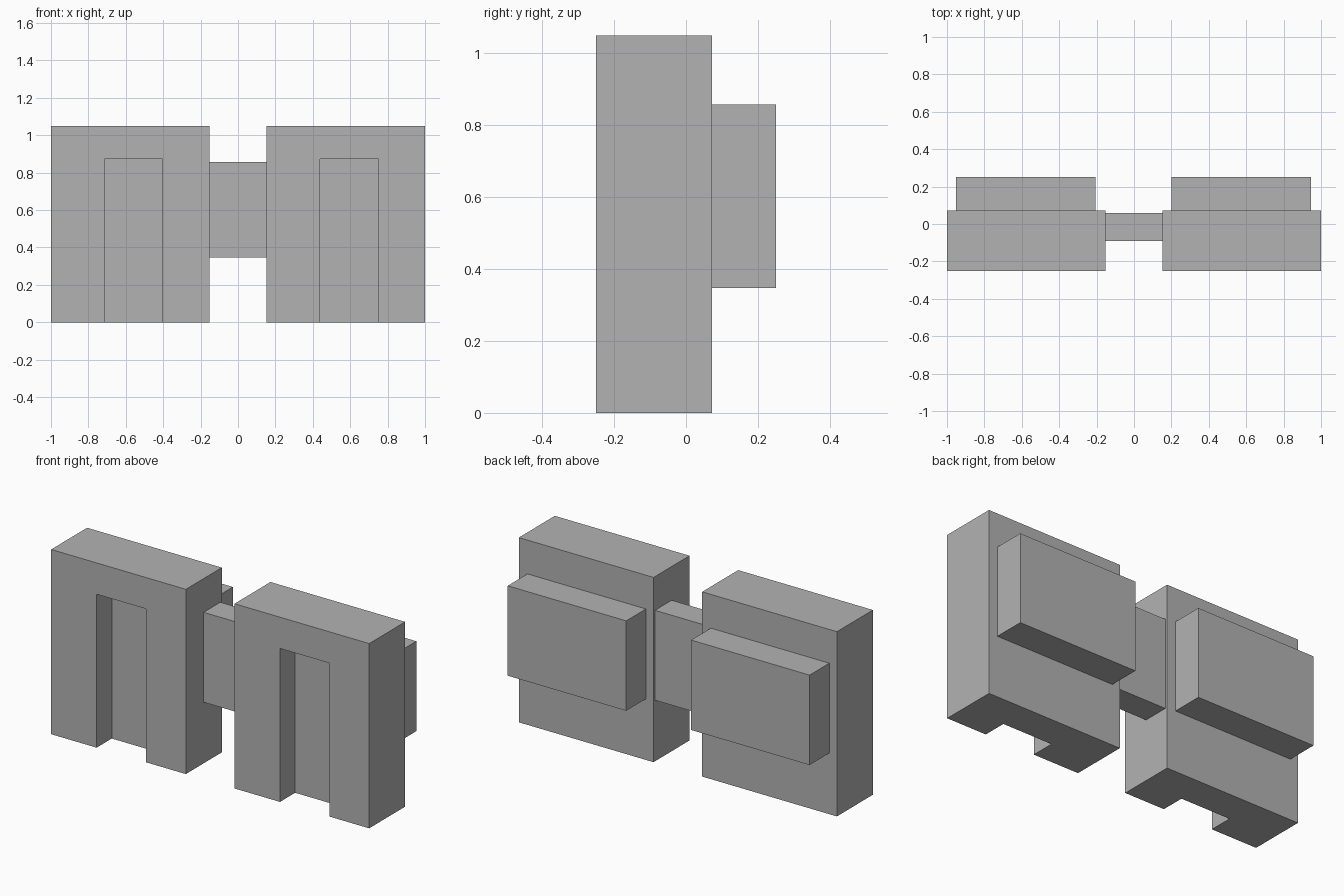
import bpy
import bmesh

if "Cube" in bpy.data.objects:
    bpy.data.objects.remove(bpy.data.objects["Cube"], do_unlink=True)

GREY = (0.45, 0.45, 0.45, 1)
grey = bpy.data.materials.new("plain_grey")
grey.use_nodes = True
grey.diffuse_color = GREY
grey.node_tree.nodes["Principled BSDF"].inputs["Base Color"].default_value = GREY


def prism(name, outline, low, high):
    """Extrude an outline drawn in plan from z = low to z = high."""
    bm = bmesh.new()
    base = bm.faces.new([bm.verts.new((x, y, low)) for x, y in outline])
    top = bmesh.ops.extrude_face_region(bm, geom=[base], use_keep_orig=True)
    for item in top["geom"]:
        if isinstance(item, bmesh.types.BMVert):
            item.co.z = high
    bmesh.ops.recalc_face_normals(bm, faces=bm.faces)
    mesh = bpy.data.meshes.new(name)
    bm.to_mesh(mesh)
    bm.free()
    mesh.materials.append(grey)
    obj = bpy.data.objects.new(name, mesh)
    bpy.context.collection.objects.link(obj)
    return obj


def box(name, x, y, z):
    return prism(name, [(x[0], y[0]), (x[1], y[0]), (x[1], y[1]), (x[0], y[1])], *z)


# Two identical slabs, each with a doorway niche in front and a panel behind
for side, start in (("right", -1.0), ("left", 0.153)):
    slab = box(side + "_slab", (start, start + 0.847), (-0.25, 0.073), (0, 1.05))
    niche = box(side + "_niche_cutter", (start + 0.286, start + 0.597),
                (-0.4, -0.114), (-0.2, 0.872))
    niche.hide_render = True
    niche.hide_set(True)
    niche.display_type = 'WIRE'
    cut = slab.modifiers.new("niche", 'BOOLEAN')
    cut.operation = 'DIFFERENCE'
    cut.solver = 'EXACT'
    cut.object = niche
    box(side + "_back_panel", (start + 0.048, start + 0.793), (0.073, 0.25), (0.347, 0.858))

# Bridge joining the slabs
box("bridge", (-0.153, 0.153), (-0.09, 0.06), (0.347, 0.858))
